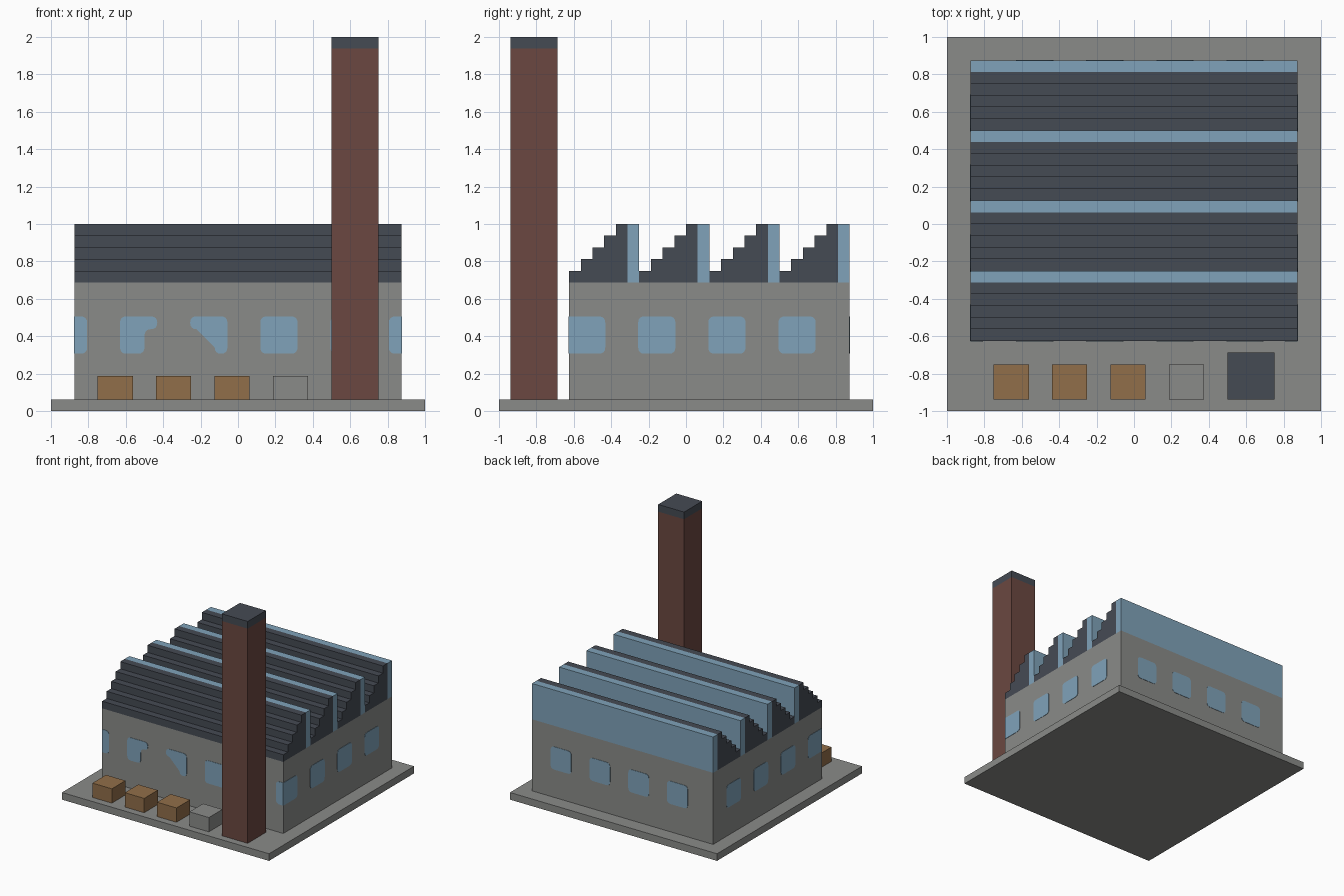
import bpy
import bmesh
from mathutils import Vector

if "Cube" in bpy.data.objects:
    bpy.data.objects.remove(bpy.data.objects["Cube"], do_unlink=True)

U = 1 / 16          # building module
PLATE = 0.003       # window plate thickness


def material(name, r, g, b):
    mat = bpy.data.materials.new(name)
    mat.use_nodes = True
    mat.diffuse_color = (r, g, b, 1)
    mat.node_tree.nodes["Principled BSDF"].inputs["Base Color"].default_value = (r, g, b, 1)
    return mat


CONCRETE = material("concrete grey", 0.255, 0.26, 0.25)
SLATE = material("slate", 0.06, 0.07, 0.088)
GLASS = material("glass blue", 0.215, 0.365, 0.49)
BRICK = material("brick red", 0.146, 0.064, 0.052)
WOOD = material("crate wood", 0.285, 0.158, 0.067)


def prism(name, outline, start, end, axis, mat):
    """Extrude a 2D outline (horizontal, height) along the x or y axis."""
    def place(p, depth):
        return (depth, p[0], p[1]) if axis == "x" else (p[0], depth, p[1])

    bm = bmesh.new()
    near = [bm.verts.new(place(p, start)) for p in outline]
    far = [bm.verts.new(place(p, end)) for p in outline]
    bm.faces.new(near)
    bm.faces.new(far)
    for i in range(len(outline)):
        j = (i + 1) % len(outline)
        bm.faces.new((near[i], near[j], far[j], far[i]))
    bmesh.ops.recalc_face_normals(bm, faces=bm.faces)
    mesh = bpy.data.meshes.new(name)
    bm.to_mesh(mesh)
    bm.free()
    mesh.materials.append(mat)
    obj = bpy.data.objects.new(name, mesh)
    bpy.context.collection.objects.link(obj)
    return obj


def box(name, x, y, z, mat):
    """Box from ranges given in modules."""
    outline = [(x[0], z[0]), (x[1], z[0]), (x[1], z[1]), (x[0], z[1])]
    return prism(name, [(u * U, v * U) for u, v in outline], y[0] * U, y[1] * U, "y", mat)


def rounded(corners, steps=4):
    """Round each (u, v, radius) corner with a short curve."""
    points = []
    for i, (u, v, r) in enumerate(corners):
        c = Vector((u, v))
        if r == 0:
            points.append(c)
            continue
        a = c + (Vector(corners[i - 1][:2]) - c).normalized() * r
        b = c + (Vector(corners[(i + 1) % len(corners)][:2]) - c).normalized() * r
        for s in range(steps + 1):
            t = s / steps
            points.append(a * (1 - t) ** 2 + c * 2 * t * (1 - t) + b * t ** 2)
    return points


# Ground slab and walls
box("ground_slab", (-16, 16), (-16, 16), (0, 1), CONCRETE)
box("walls", (-14, 14), (-10, 14), (1, 11), CONCRETE)

# Sawtooth roof: stepped slate slope backed by a strip of glazing
for bay in range(4):
    y0 = -10 + bay * 6
    steps = [(y0 * U, 11 * U)]
    for i in range(5):
        steps += [((y0 + i) * U, (12 + i) * U), ((y0 + i + 1) * U, (12 + i) * U)]
    steps.append(((y0 + 5) * U, 11 * U))
    prism(f"roof_slope_{bay + 1}", steps, -14 * U, 14 * U, "x", SLATE)
    box(f"roof_glazing_{bay + 1}", (-14, 14), (y0 + 5, y0 + 6), (11, 16), GLASS)

# Chimney
box("chimney_stack", (8, 12), (-15, -11), (1, 31), BRICK)
box("chimney_cap", (8, 12), (-15, -11), (31, 32), SLATE)

# Crates in a row before the front wall
for i, mat in enumerate((WOOD, WOOD, WOOD, CONCRETE)):
    x0 = -12 + i * 5
    box(f"crate_{i + 1}", (x0, x0 + 3), (-15, -12), (1, 3), mat)

# Windows
R = 0.035
GROW = 0.006
LOW, HIGH, NOTCH = 5 * U - GROW, 8 * U + GROW, 7 * U
FRONT, BACK, SIDE = -10 * U, 14 * U, 14 * U


def pane(u0, u1, r0=R, r1=R):
    return rounded([(u0, LOW, r0), (u1, LOW, r1), (u1, HIGH, r1), (u0, HIGH, r0)])


for i in range(4):
    u0, u1 = (-10 + 6 * i) * U - GROW, (-7 + 6 * i) * U + GROW
    full = pane(u0, u1)

    # Front panes, two of them with a notched lower corner
    front = full
    if i == 0:
        n = -8 * U
        front = rounded([(u0, LOW, R), (n, LOW, R), (n, NOTCH, R), (u1, NOTCH, R),
                         (u1, HIGH, R), (u0, HIGH, R)])
    elif i == 1:
        n = -2 * U
        front = rounded([(n, LOW, R), (u1, LOW, R), (u1, HIGH, R), (u0, HIGH, R),
                         (u0, NOTCH, R), (n, NOTCH, R)])
    prism(f"front_window_{i + 1}", front, FRONT, FRONT - PLATE, "y", GLASS)
    prism(f"back_window_{i + 1}", full, BACK, BACK + PLATE, "y", GLASS)

    # Side panes; the first one runs to the front corner
    side_pane = pane(FRONT, u1, 0, R) if i == 0 else full
    for side, s in (("left", 1), ("right", -1)):
        prism(f"{side}_window_{i + 1}", side_pane, s * SIDE, s * (SIDE + PLATE), "x", GLASS)

# Returns of the corner windows on the front wall
prism("left_corner_window", pane(13 * U - GROW, SIDE, R, 0), FRONT, FRONT - PLATE, "y", GLASS)
prism("right_corner_window", pane(-SIDE, -13 * U + GROW, 0, R), FRONT, FRONT - PLATE, "y", GLASS)
